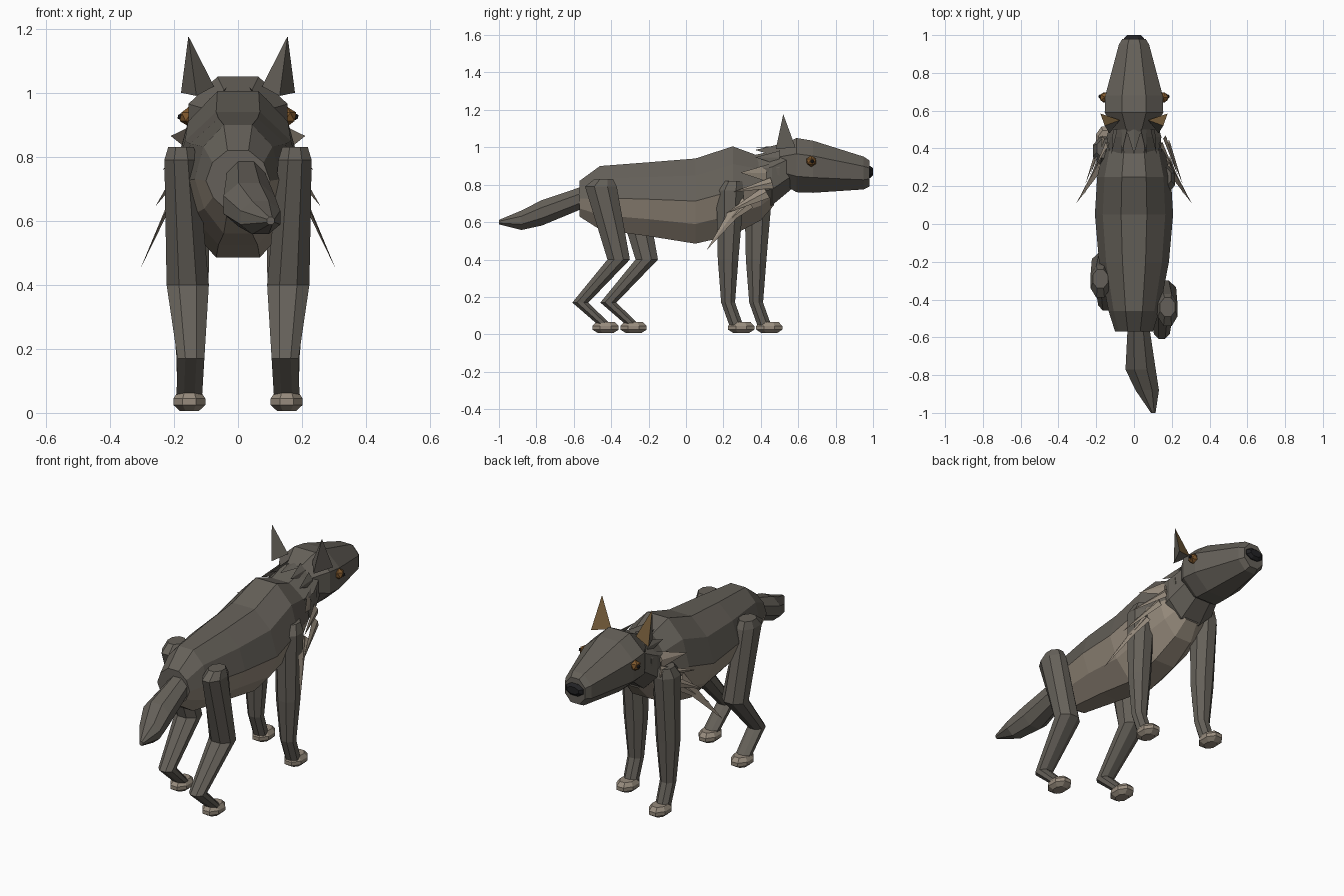
import bpy, bmesh, math
from mathutils import Vector

old = bpy.data.objects.get("Cube")
if old:
    bpy.data.objects.remove(old)


def material(name, color):
    m = bpy.data.materials.new(name)
    m.use_nodes = True
    m.diffuse_color = (*color, 1)
    m.node_tree.nodes["Principled BSDF"].inputs["Base Color"].default_value = (*color, 1)
    return m


FUR = material("dark fur", (0.130, 0.118, 0.100))
PALE = material("pale fur", (0.31, 0.26, 0.205))
EAR = material("inner ear brown", (0.19, 0.115, 0.045))
EYE = material("amber eye", (0.21, 0.095, 0.025))
NOSE = material("black nose", (0.016, 0.016, 0.018))


def finish(name, bm, mats):
    bmesh.ops.recalc_face_normals(bm, faces=bm.faces)
    mesh = bpy.data.meshes.new(name)
    bm.to_mesh(mesh)
    bm.free()
    for m in mats:
        mesh.materials.append(m)
    ob = bpy.data.objects.new(name, mesh)
    bpy.context.collection.objects.link(ob)
    return ob


def ngon(n):
    step = 2 * math.pi / n
    c = math.cos(step / 2)
    return [(math.cos((i + .5) * step) / c, math.sin((i + .5) * step) / c) for i in range(n)]


def loft(name, rings, mats, outline=None, upright=False, rule=None):
    """Skin rings of (x, y, z, half width, half depth); upright rings face along y."""
    outline = outline or ngon(8)
    bm = bmesh.new()
    loops = []
    for x, y, z, a, b in rings:
        loops.append([bm.verts.new((x + u * a, y, z + v * b) if upright
                                   else (x + u * a, y + v * b, z)) for u, v in outline])
    n = len(outline)
    for p, q in zip(loops, loops[1:]):
        for i in range(n):
            f = bm.faces.new((p[i], p[(i + 1) % n], q[(i + 1) % n], q[i]))
            if rule:
                f.material_index = rule(i)
    bm.faces.new(loops[0])
    bm.faces.new(loops[-1])
    return finish(name, bm, mats)


def span(rows, x=0):
    """Turn (y, half width, bottom, top) rows into upright rings."""
    return [(x, y, (lo + hi) / 2, w, (hi - lo) / 2) for y, w, lo, hi in rows]


def tuft(name, base, tip, width, mat, lift=0.012):
    """Flat pointed lock of fur with a slight ridge."""
    base, tip = Vector(base), Vector(tip)
    out = Vector((base.x, 0, 0.03)).normalized()
    side = (tip - base).cross(out).normalized() * width
    bm = bmesh.new()
    pts = [base + side, base - side, base + out * lift, tip]
    a, b, c, t = [bm.verts.new(p) for p in pts]
    for f in ((a, b, c), (a, c, t), (c, b, t), (b, a, t)):
        bm.faces.new(f)
    finish(name, bm, [mat])


# Torso: ten-sided section with pale lower flanks and belly
half = [(.33, 1), (.8, .6), (1, 0), (.78, -.54), (.33, -1)]
section = half + [(-u, v) for u, v in reversed(half)]
loft("torso", span([(-.57, .10, .63, .82), (-.46, .135, .56, .90), (-.2, .185, .525, .92),
                    (.05, .207, .485, .94), (.25, .195, .53, 1.005), (.40, .16, .61, .95),
                    (.47, .11, .69, .91)]),
     [FUR, PALE], section, True, lambda i: int(2 <= i <= 6))

# Neck, head and nose
loft("neck", span([(.33, .12, .68, .95), (.46, .145, .69, .98), (.58, .11, .79, 1.02)]),
     [FUR], upright=True)
loft("head", span([(.49, .095, .82, 1.0), (.59, .155, .76, 1.05), (.68, .152, .757, 1.035),
                   (.95, .08, .775, .95), (.98, .062, .79, .93)]), [FUR], upright=True)
loft("nose", span([(.95, .055, .835, .905), (.985, .052, .835, .90), (1.0, .035, .85, .888)]),
     [NOSE], upright=True)

# Ruff of locks around the back of the neck
for i in range(7):
    a = math.radians(15 + 25 * i)
    c, s = math.cos(a), math.sin(a)
    tuft("neck_ruff_lock", (.13 * c, .50, .85 + .145 * s), (.155 * c, .37, .85 + .15 * s), .04, FUR)

for side, label in ((1, "left"), (-1, "right")):
    # Ears with a brown front face set in a fur rim
    bm = bmesh.new()
    inner, outer, back, tip = [bm.verts.new((side * x, y, z)) for x, y, z in
                               ((.075, .55, 1.02), (.178, .585, 1.0), (.13, .48, .99),
                                (.155, .52, 1.177))]
    front = bm.faces.new((inner, outer, tip))
    for f in ((inner, tip, back), (outer, back, tip), (inner, back, outer)):
        bm.faces.new(f)
    bmesh.ops.inset_individual(bm, faces=[front], thickness=.008)
    front.material_index = 1
    finish(label + "_ear", bm, [FUR, EAR])

    # Eyes
    bm = bmesh.new()
    bmesh.ops.create_icosphere(bm, subdivisions=1, radius=.03)
    eye = finish(label + "_eye", bm, [EYE])
    eye.location = (side * .155, .67, .925)
    bm = bmesh.new()
    bmesh.ops.create_icosphere(bm, subdivisions=1, radius=.011)
    pupil = finish(label + "_pupil", bm, [NOSE])
    pupil.location = (side * .179, .675, .925)

    # Pale shoulder locks sweeping out, back and down
    for base, tip, w in (((.18, .31, .72), (.305, .11, .45), .04),
                         ((.185, .34, .70), (.262, .16, .55), .03),
                         ((.18, .43, .76), (.258, .21, .645), .035),
                         ((.16, .46, .81), (.235, .25, .76), .03),
                         ((.14, .43, .86), (.21, .29, .865), .045)):
        tuft(label + "_shoulder_lock", (side * base[0], *base[1:]), (side * tip[0], *tip[1:]), w, PALE)

    # The right legs stand a step ahead of the left ones
    step = 0 if side > 0 else .15
    x = side * .152

    # Front leg
    loft(label + "_front_leg",
         [(x, y + step, z, a, b) for y, z, a, b in
          ((.25, .82, .045, .05), (.237, .77, .066, .075), (.225, .40, .06, .055),
           (.225, .17, .04, .037), (.268, .05, .038, .037))], [FUR])
    # Hind leg with bent knee and hock
    loft(label + "_hind_leg",
         [(x + side * dx, y + step, z, a, b) for dx, y, z, a, b in
          ((.026, -.44, .83, .04, .05), (.026, -.455, .79, .052, .085), (.005, -.36, .40, .066, .06),
           (-.005, -.565, .17, .042, .043), (0, -.44, .055, .04, .035))], [FUR])
    # Paws
    for part, y in (("front", .295), ("hind", -.43)):
        loft(label + "_" + part + "_paw",
             [(x, y + step, 0.006 if z == 0 else z, a, b) for z, a, b in
              ((0, .03, .04), (.025, .05, .07), (.045, .05, .07), (.066, .036, .05))], [PALE])

# Tail swinging to one side
loft("tail", [(.02, -.50, .745, .045, .05), (.025, -.57, .725, .06, .06),
              (.035, -.77, .65, .08, .068), (.07, -.88, .61, .062, .052),
              (.102, -1.0, .60, .012, .012)], [FUR], upright=True)
